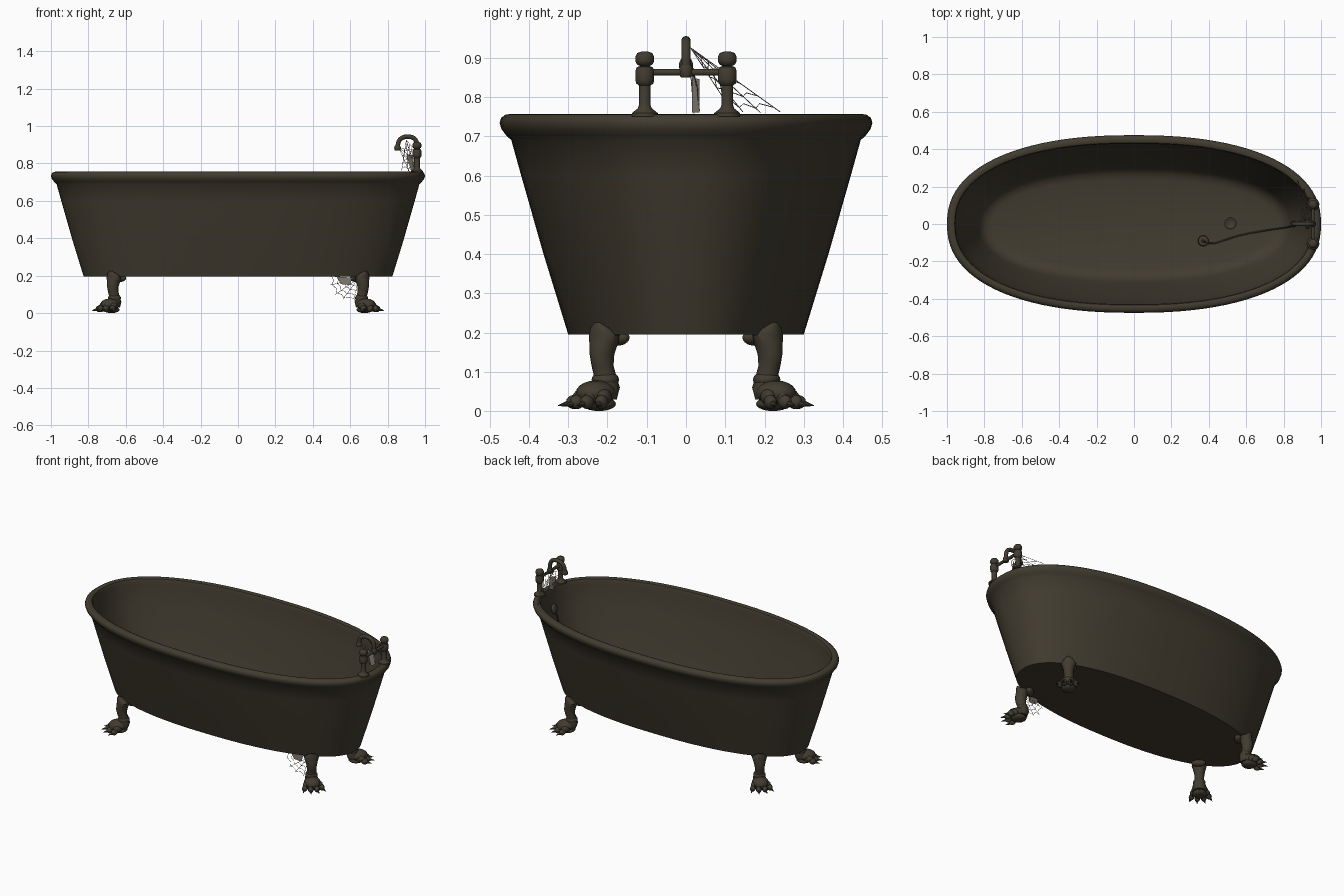
import bpy, bmesh, math
from mathutils import Vector, Matrix

if "Cube" in bpy.data.objects:
    bpy.data.objects.remove(bpy.data.objects["Cube"])


def material(name, rgb):
    m = bpy.data.materials.new(name)
    m.diffuse_color = (*rgb, 1)
    m.use_nodes = True
    m.node_tree.nodes["Principled BSDF"].inputs["Base Color"].default_value = m.diffuse_color
    return m


BRONZE = material("dark_bronze", (0.054, 0.045, 0.029))
WEB = material("dusty_web", (0.22, 0.19, 0.155))


def finish(name, bm, mat=BRONZE, smooth=True):
    bmesh.ops.recalc_face_normals(bm, faces=bm.faces)
    me = bpy.data.meshes.new(name)
    bm.to_mesh(me)
    bm.free()
    me.materials.append(mat)
    ob = bpy.data.objects.new(name, me)
    bpy.context.collection.objects.link(ob)
    if smooth:
        bpy.ops.object.select_all(action='DESELECT')
        bpy.context.view_layer.objects.active = ob
        ob.select_set(True)
        bpy.ops.object.shade_smooth_by_angle(angle=math.radians(42))
    return ob


def loft(bm, rings):
    """Skin a list of closed point rings and cap both ends."""
    rows = [[bm.verts.new(p) for p in r] for r in rings]
    n = len(rows[0])
    for a, b in zip(rows, rows[1:]):
        for i in range(n):
            j = (i + 1) % n
            bm.faces.new((a[i], a[j], b[j], b[i]))
    bm.faces.new(rows[0][::-1])
    bm.faces.new(rows[-1])


def lathe(bm, profile, center, n=20, rot=Matrix.Identity(3)):
    c = Vector(center)
    loft(bm, [[c + rot @ Vector((r * math.cos(2 * math.pi * i / n),
                                 r * math.sin(2 * math.pi * i / n), z))
               for i in range(n)] for r, z in profile])


def ball(bm, center, size, mat=Matrix.Identity(4), u=16, v=10):
    bmesh.ops.create_uvsphere(
        bm, u_segments=u, v_segments=v, radius=1,
        matrix=mat @ Matrix.Translation(center) @ Matrix.Diagonal((*size, 1)))


def tube(name, pts, radius, mat=BRONZE, smooth_path=True, res=3):
    """Round tube along one path or several paths."""
    paths = pts if isinstance(pts[0][0], (tuple, list, Vector)) else [pts]
    cu = bpy.data.curves.new(name, 'CURVE')
    cu.dimensions = '3D'
    cu.bevel_depth, cu.bevel_resolution = radius, res
    cu.use_fill_caps = True
    cu.resolution_u = 8
    for p in paths:
        s = cu.splines.new('BEZIER' if smooth_path else 'POLY')
        if smooth_path:
            s.bezier_points.add(len(p) - 1)
            for bp, co in zip(s.bezier_points, p):
                bp.co = co
                bp.handle_left_type = bp.handle_right_type = 'AUTO'
        else:
            s.points.add(len(p) - 1)
            for sp, co in zip(s.points, p):
                sp.co = (*co, 1)
    cu.materials.append(mat)
    ob = bpy.data.objects.new(name, cu)
    bpy.context.collection.objects.link(ob)
    bpy.ops.object.select_all(action='DESELECT')
    bpy.context.view_layer.objects.active = ob
    ob.select_set(True)
    bpy.ops.object.convert(target='MESH')
    bpy.ops.object.shade_smooth()


# Tub shell: (half width, height) profile, outside up, over the rim, down inside
def oval(b, z, n=96, e=2 / 2.3):
    a = b + 0.525
    pts = []
    for i in range(n):
        t = 2 * math.pi * i / n
        c, s = math.cos(t), math.sin(t)
        pts.append((a * math.copysign(abs(c) ** e, c), b * math.copysign(abs(s) ** e, s), z))
    return pts


profile = [(.30, .195), (.363, .4), (.42, .6), (.445, .69), (.458, .702), (.470, .718),
           (.475, .734), (.471, .747), (.460, .755), (.445, .757), (.434, .752), (.429, .74),
           (.428, .72), (.40, .6), (.345, .4), (.31, .29), (.295, .256), (.27, .232),
           (.235, .222)]
bm = bmesh.new()
loft(bm, [oval(b, z) for b, z in profile])
finish("tub", bm)


# Claw feet: local x points outward along the diagonal
def add_leg(sx, sy):
    place = (Matrix.Translation((sx * .645, sy * .19, 0)) @
             Matrix.Rotation(math.atan2(sy, sx), 4, 'Z'))
    bm = bmesh.new()
    sections = [(.052, .226, .004, .008), (.042, .212, .018, .028), (.026, .193, .034, .044),
                (.028, .172, .036, .037), (.034, .145, .033, .030), (.032, .115, .029, .027),
                (.022, .088, .028, .029), (.022, .06, .036, .038), (.03, .03, .034, .036)]
    loft(bm, [[place @ Vector((u + ru * math.cos(2 * math.pi * i / 16),
                              w * math.sin(2 * math.pi * i / 16), z))
               for i in range(16)] for u, z, ru, w in sections])
    ball(bm, (-.018, 0, .187), (.023, .042, .021), place)     # inner scroll
    ball(bm, (.022, 0, .08), (.034, .036, .022), place)       # ankle
    ball(bm, (.055, 0, .046), (.056, .048, .032), place)      # paw
    ball(bm, (.045, 0, .018), (.045, .042, .018), place)      # pad
    for k in (-1.5, -.5, .5, 1.5):                            # toes and claws
        reach = .108 - .010 * abs(k)
        toe = place @ Matrix.Rotation(k * .22, 4, 'Z')
        ball(bm, (reach - .018, k * .011, .036), (.026, .017, .020), toe, 12, 8)
        ball(bm, (reach + .004, k * .013, .023), (.021, .016, .018), toe, 12, 8)
        bmesh.ops.create_cone(bm, cap_ends=True, segments=8, radius1=.010, radius2=.001, depth=.036,
                              matrix=toe @ Matrix.Translation((reach + .03, k * .014, .017)) @
                              Matrix.Rotation(math.radians(100), 4, 'Y'))
    finish("claw_foot", bm)


for sx in (-1, 1):
    for sy in (-1, 1):
        add_leg(sx, sy)

# Tap posts with flared base, collar and round knob
post = [(.034, -.005), (.033, .004), (.018, .016), (.015, .024), (.015, .074), (.022, .080),
        (.024, .088), (.024, .112), (.020, .121), (.012, .124), (.020, .128), (.024, .136),
        (.024, .148), (.019, .157), (.008, .161)]
for s in (-1, 1):
    bm = bmesh.new()
    lathe(bm, post, (.957, s * .105, .755))
    finish("tap_post", bm)

# Cross bar and swan-neck spout
tube("cross_bar", [(.957, -.105, .863), (.957, .105, .863)], .009, smooth_path=False)
tube("spout", [(.957, 0, .855), (.957, 0, .905), (.942, 0, .934), (.915, 0, .943),
               (.885, 0, .940), (.862, 0, .922), (.853, 0, .885)], .012)
bm = bmesh.new()
lathe(bm, [(.012, -.016), (.017, -.013), (.018, 0), (.013, .012)], (.853, 0, .885))
lathe(bm, [(.013, -.016), (.017, -.01), (.017, .01), (.013, .016)], (.957, 0, .866))
finish("spout_collars", bm)

# Overflow plate, drain and plug with its chain
bm = bmesh.new()
ball(bm, (0, 0, 0), (.012, .026, .032),
     Matrix.Translation((.927, 0, .63)) @ Matrix.Rotation(.23, 4, 'Y'))
finish("overflow_plate", bm)
bm = bmesh.new()
lathe(bm, [(.036, .220), (.036, .226), (.030, .229), (.018, .225), (.014, .223)], (.515, .005, 0))
finish("drain", bm)
bm = bmesh.new()
lathe(bm, [(.024, .220), (.029, .245), (.026, .252), (.008, .254), (.007, .262)], (.37, -.09, 0))
finish("plug", bm)
tube("plug_chain", [(.915, 0, .62), (.862, -.008, .42), (.80, -.02, .262), (.70, -.035, .229),
                    (.56, -.062, .228), (.47, -.09, .228), (.42, -.104, .228), (.385, -.098, .25),
                    (.37, -.09, .262)], .004)


# Cobwebs: threads fanned from a hub and joined by sagging cross threads
def web(name, hub, ends, steps=(.35, .55, .75, .93)):
    hub = Vector(hub)
    ends = [Vector(e) for e in ends]
    paths = [[hub, e] for e in ends]
    for t in steps:
        for a, b in zip(ends, ends[1:]):
            p, q = hub.lerp(a, t), hub.lerp(b, t)
            paths.append([p, ((p + q) / 2).lerp(hub, .07), q])
    tube(name, paths, .0011, WEB, smooth_path=False, res=0)


def patch(name, corners):
    bm = bmesh.new()
    bm.faces.new([bm.verts.new(c) for c in corners])
    finish(name, bm, WEB, smooth=False)


web("tap_web", (.90, .012, .925), [(.957, .095, .86), (.945, .10, .79), (.94, .145, .762),
                                   (.91, .19, .76), (.875, .24, .762)])
web("spout_web", (.86, .01, .885), [(.95, .02, .87), (.945, .03, .82), (.945, .035, .765),
                                    (.915, .02, .758)])
patch("tap_web_sheet", [(.90, .015, .85), (.935, .035, .845), (.945, .035, .76), (.925, .015, .76)])
web("foot_web", (.645, -.21, .185), [(.49, -.225, .198), (.492, -.225, .15), (.52, -.225, .10),
                                     (.56, -.225, .075), (.62, -.225, .066)])
patch("foot_web_sheet", [(.53, -.223, .195), (.61, -.216, .19), (.60, -.218, .15), (.55, -.222, .155)])
